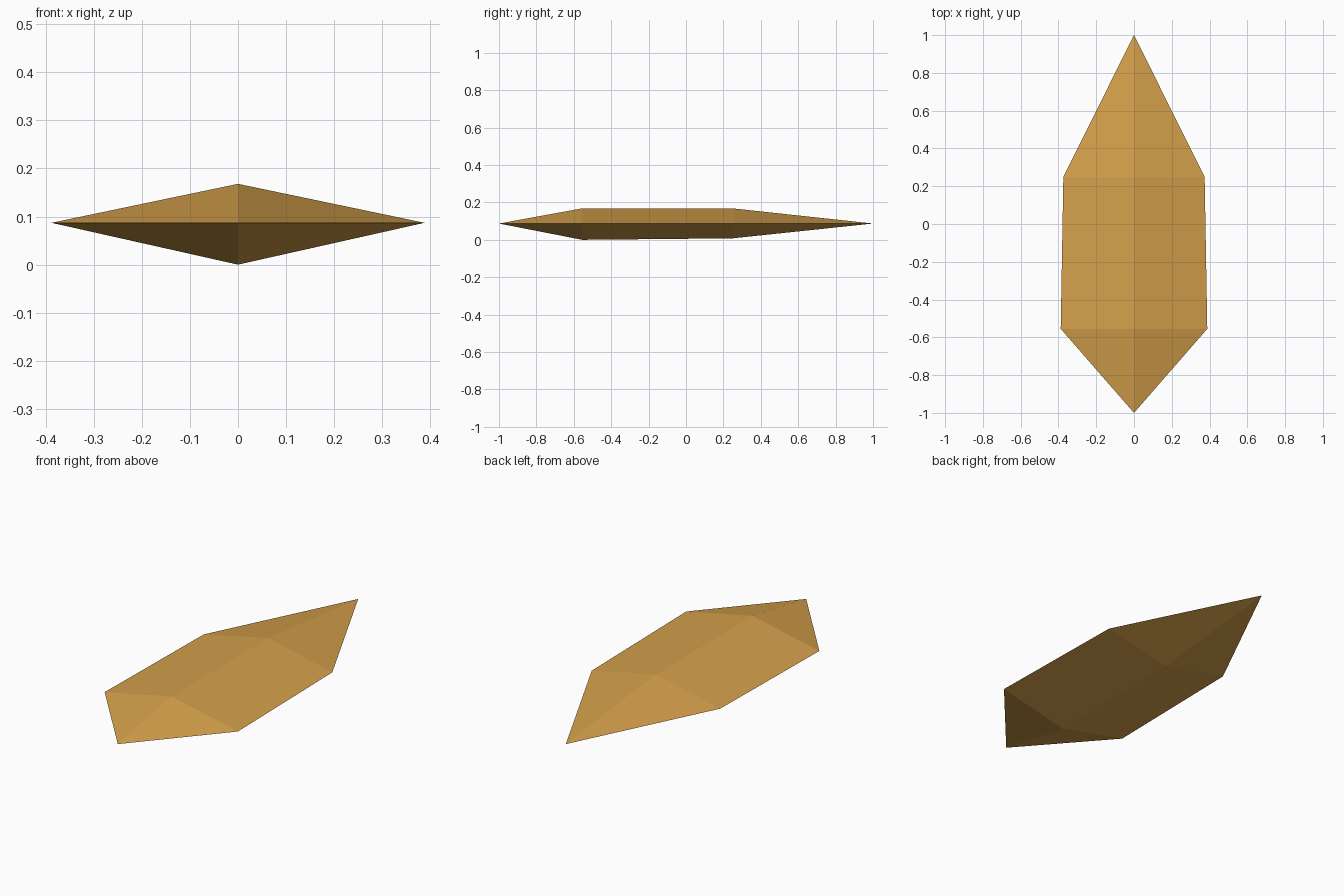
import bpy
import bmesh

cube = bpy.data.objects.get("Cube")
if cube:
    bpy.data.objects.remove(cube, do_unlink=True)

gold = bpy.data.materials.new("warm_gold")
gold.use_nodes = True
colour = (0.66, 0.35, 0.07, 1)
gold.diffuse_color = colour
gold.node_tree.nodes["Principled BSDF"].inputs["Base Color"].default_value = colour

MID = 0.087  # height of the sharp outer edge
bm = bmesh.new()


def ring(y, half_width, top, bottom):
    """Diamond cross-section: left, top, right, bottom."""
    points = [(half_width, y, MID), (0, y, top), (-half_width, y, MID), (0, y, bottom)]
    return [bm.verts.new(p) for p in points]


# Two diamond rings closed by a blunt front point and a long back point
front = ring(-0.555, 0.388, 0.168, 0)
back = ring(0.25, 0.374, 0.168, 0.008)
front_tip = bm.verts.new((0, -1, MID))
back_tip = bm.verts.new((0, 1, MID))

for i in range(4):
    j = (i + 1) % 4
    bm.faces.new((front_tip, front[j], front[i]))
    bm.faces.new((front[i], front[j], back[j], back[i]))
    bm.faces.new((back_tip, back[i], back[j]))
bmesh.ops.recalc_face_normals(bm, faces=bm.faces[:])

mesh = bpy.data.meshes.new("crystal_shard")
bm.to_mesh(mesh)
bm.free()
mesh.materials.append(gold)
shard = bpy.data.objects.new("crystal_shard", mesh)
bpy.context.collection.objects.link(shard)
